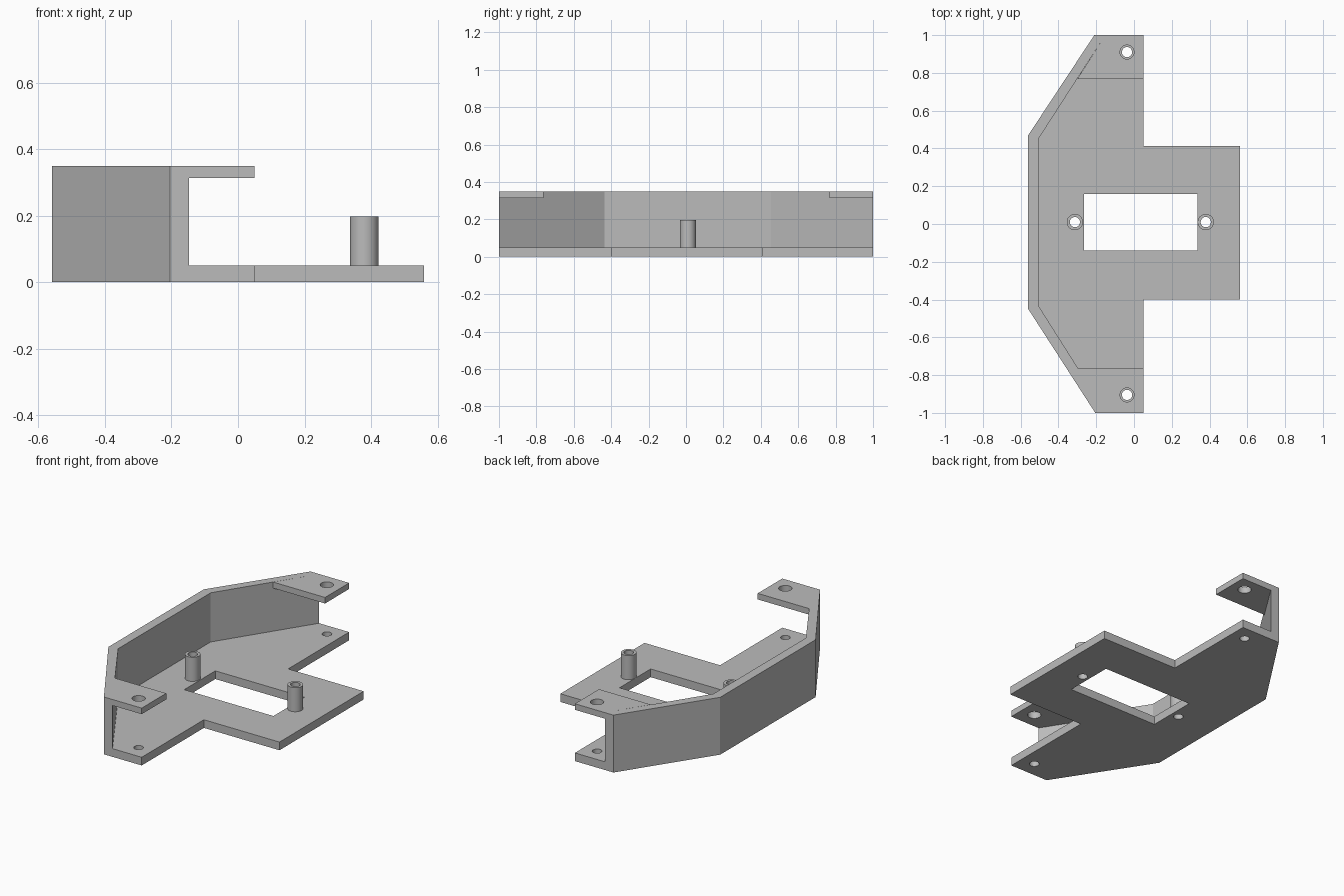
import bpy
import bmesh
from math import cos, sin, pi, radians

cube = bpy.data.objects.get("Cube")
if cube:
    bpy.data.objects.remove(cube, do_unlink=True)

grey = bpy.data.materials.new("plain_grey")
grey.use_nodes = True
color = (0.5, 0.5, 0.5, 1.0)
grey.diffuse_color = color
grey.node_tree.nodes["Principled BSDF"].inputs["Base Color"].default_value = color


def circle(x, y, radius, sides=40):
    return [(x + radius * cos(2 * pi * i / sides), y + radius * sin(2 * pi * i / sides))
            for i in range(sides)]


def plate(name, loops, bottom, top):
    """Extrude an outline; further loops become holes."""
    curve = bpy.data.curves.new(name + "_outline", "CURVE")
    curve.dimensions = "2D"
    curve.fill_mode = "BOTH"
    curve.extrude = (top - bottom) / 2
    for loop in loops:
        spline = curve.splines.new("POLY")
        spline.points.add(len(loop) - 1)
        for point, (x, y) in zip(spline.points, loop):
            point.co = (x, y, 0, 1)
        spline.use_cyclic_u = True
    helper = bpy.data.objects.new(name + "_outline", curve)
    bpy.context.collection.objects.link(helper)
    graph = bpy.context.evaluated_depsgraph_get()
    mesh = bpy.data.meshes.new_from_object(helper.evaluated_get(graph))
    bpy.data.objects.remove(helper, do_unlink=True)
    bpy.data.curves.remove(curve)

    # Weld caps to sides and place at height
    bm = bmesh.new()
    bm.from_mesh(mesh)
    bmesh.ops.remove_doubles(bm, verts=bm.verts, dist=0.0001)
    bmesh.ops.translate(bm, verts=bm.verts, vec=(0, 0, (top + bottom) / 2))
    bmesh.ops.recalc_face_normals(bm, faces=bm.faces)
    bm.to_mesh(mesh)
    bm.free()
    mesh.materials.clear()
    mesh.materials.append(grey)
    obj = bpy.data.objects.new(name, mesh)
    bpy.context.collection.objects.link(obj)
    bpy.ops.object.select_all(action="DESELECT")
    obj.select_set(True)
    bpy.context.view_layer.objects.active = obj
    bpy.ops.object.shade_smooth_by_angle(angle=radians(30))
    return obj


BASE_TOP, TAB_BOTTOM, TOP = 0.05, 0.313, 0.35
posts = {"left_post": (0.38, 0.01), "right_post": (-0.313, 0.01)}
tabs = {"back_tab": (-0.037, 0.91), "front_tab": (-0.037, -0.905)}

# Base plate with rectangular window and screw holes
outline = [(-0.21, 1), (0.05, 1), (0.05, 0.412), (0.56, 0.412), (0.56, -0.40),
           (0.05, -0.40), (0.05, -1), (-0.205, -1), (-0.56, -0.45), (-0.56, 0.47)]
window = [(-0.265, -0.14), (0.337, -0.14), (0.337, 0.16), (-0.265, 0.16)]
holes = [circle(x, y, 0.027) for x, y in [*posts.values(), *tabs.values()]]
plate("base_plate", [outline, window] + holes, 0, BASE_TOP)

# Bent side wall
wall = [(-0.21, 1), (-0.56, 0.47), (-0.56, -0.45), (-0.205, -1),
        (-0.147, -1), (-0.503, -0.437), (-0.503, 0.455), (-0.152, 1)]
plate("side_wall", [wall], BASE_TOP, TOP)

# Upper mounting tabs
tab_outlines = {
    "back_tab": [(-0.30, 0.768), (0.05, 0.768), (0.05, 1), (-0.152, 1)],
    "front_tab": [(-0.298, -0.763), (0.05, -0.763), (0.05, -1), (-0.147, -1)],
}
for name, (x, y) in tabs.items():
    plate(name, [tab_outlines[name], circle(x, y, 0.037)], TAB_BOTTOM, TOP)

# Hollow screw posts
for name, (x, y) in posts.items():
    plate(name, [circle(x, y, 0.043), circle(x, y, 0.027)], BASE_TOP, 0.197)
